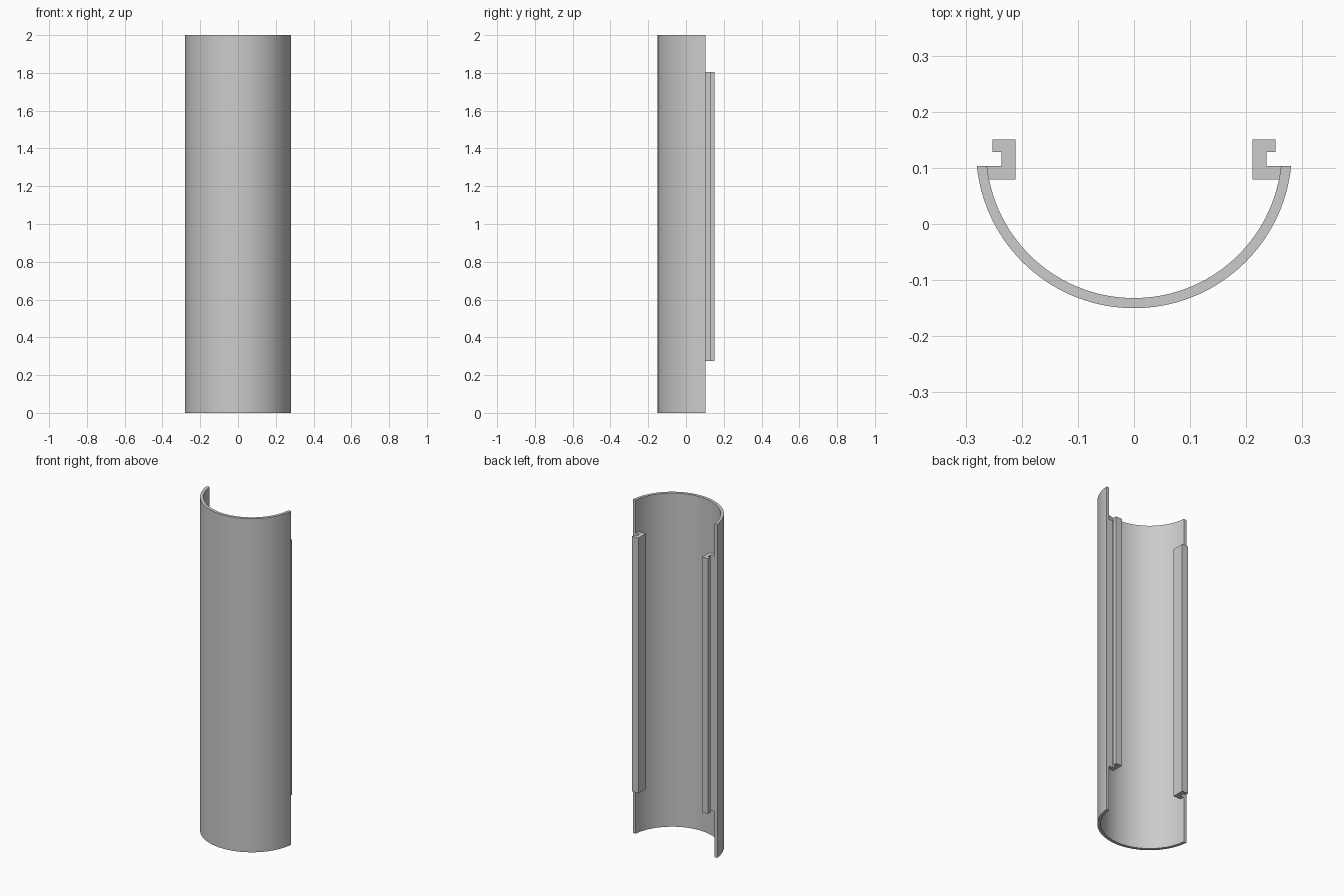
import bpy
import bmesh
import math

cube = bpy.data.objects.get("Cube")
if cube:
    bpy.data.objects.remove(cube, do_unlink=True)

# Single grey finish
GREY = (0.6, 0.6, 0.6, 1.0)
grey = bpy.data.materials.new("plain grey")
grey.use_nodes = True
grey.diffuse_color = GREY
grey.node_tree.nodes["Principled BSDF"].inputs["Base Color"].default_value = GREY

OUTER, INNER = 0.2815, 0.2635   # shell radii
CENTRE_Y = 0.1315               # shell axis
EDGE_Y = 0.1035                 # flat rim along the open side
SEGMENTS = 64


def extrude_profile(name, points, z0, z1):
    """Extrude a closed xy outline from z0 to z1."""
    bm = bmesh.new()
    face = bm.faces.new([bm.verts.new((x, y, z0)) for x, y in points])
    result = bmesh.ops.extrude_face_region(bm, geom=[face])
    top = [v for v in result["geom"] if isinstance(v, bmesh.types.BMVert)]
    bmesh.ops.translate(bm, verts=top, vec=(0, 0, z1 - z0))
    bmesh.ops.recalc_face_normals(bm, faces=bm.faces)
    mesh = bpy.data.meshes.new(name)
    bm.to_mesh(mesh)
    bm.free()
    mesh.materials.append(grey)
    obj = bpy.data.objects.new(name, mesh)
    bpy.context.collection.objects.link(obj)
    return obj


def arc(radius):
    """Arc bulging to the front, with both ends at EDGE_Y."""
    half = math.acos((CENTRE_Y - EDGE_Y) / radius)
    angles = [half * (2 * i / SEGMENTS - 1) for i in range(SEGMENTS + 1)]
    return [(radius * math.sin(a), CENTRE_Y - radius * math.cos(a)) for a in angles]


# Curved shell
shell = extrude_profile("curved_shell", arc(OUTER) + arc(INNER)[::-1], 0, 2)
bpy.ops.object.select_all(action="DESELECT")
shell.select_set(True)
bpy.context.view_layer.objects.active = shell
bpy.ops.object.shade_smooth_by_angle(angle=math.radians(30))

# Channel rails inside the rim, their feet sunk into the shell
rail = [(0.211, 0.0795), (0.262, 0.0795), (0.266, EDGE_Y), (0.236, EDGE_Y),
        (0.236, 0.128), (0.252, 0.128), (0.252, 0.1505), (0.211, 0.1505)]
for side, sign in (("left", 1), ("right", -1)):
    extrude_profile(side + "_rail", [(sign * x, y) for x, y in rail], 0.274, 1.804)
